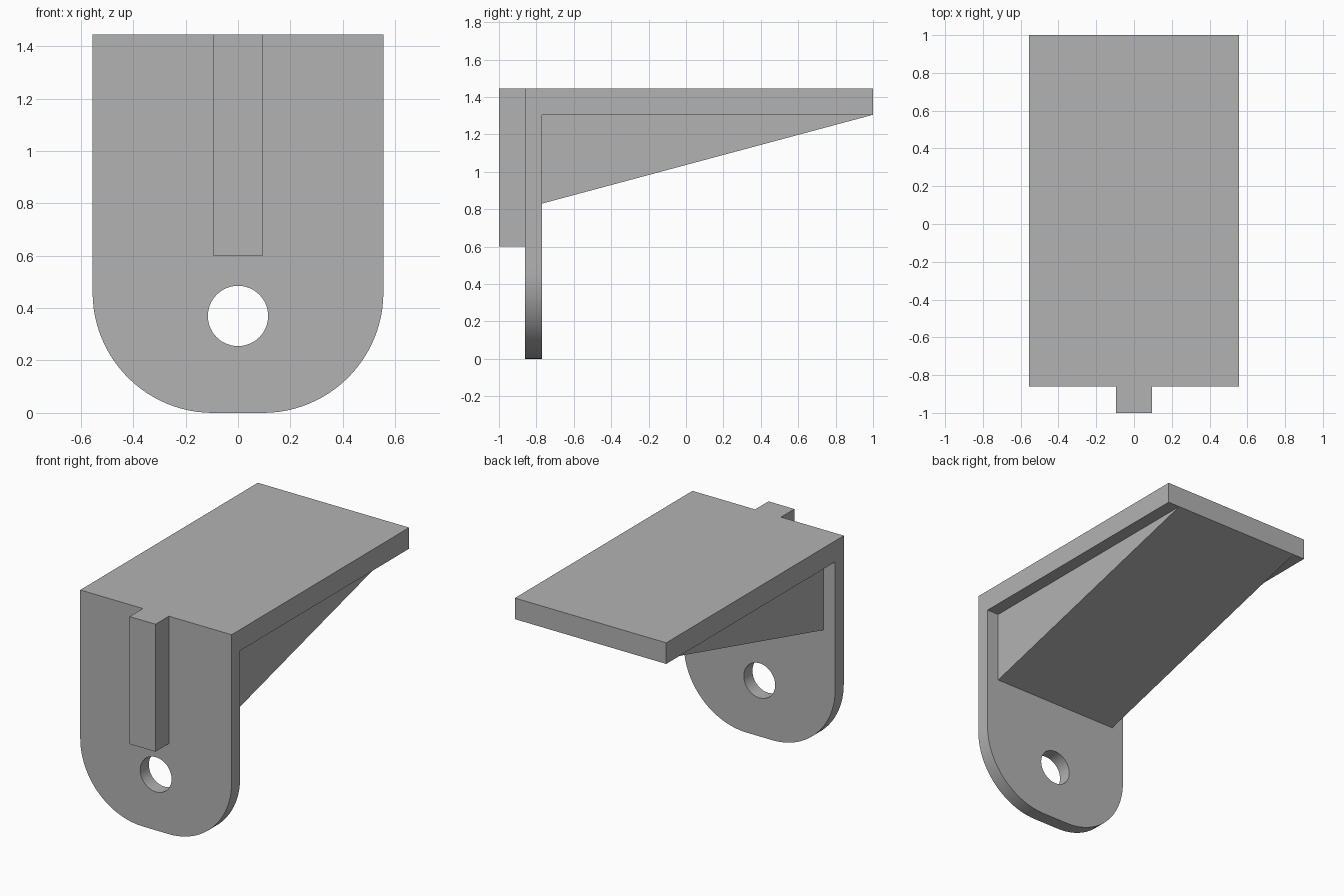
import bpy
import bmesh
from math import cos, sin, pi, radians

default_cube = bpy.data.objects.get("Cube")
if default_cube:
    bpy.data.objects.remove(default_cube, do_unlink=True)

# Main dimensions
HALF_W = 0.555
TOP, SHELF_Z = 1.445, 1.305
FRONT, PLATE_Y, PLATE_BACK, BACK = -1.0, -0.86, -0.77, 1.0
CORNER_R = 0.46

grey = bpy.data.materials.new("plain grey")
grey.use_nodes = True
colour = (0.45, 0.45, 0.45, 1)
grey.diffuse_color = colour
grey.node_tree.nodes["Principled BSDF"].inputs["Base Color"].default_value = colour


def extrude_loops(name, loops, offset):
    """Fill closed 3D loops (outline first, then holes) and extrude them."""
    bm = bmesh.new()
    edges = []
    for loop in loops:
        verts = [bm.verts.new(p) for p in loop]
        edges += [bm.edges.new((a, b)) for a, b in zip(verts, verts[1:] + verts[:1])]
    if len(loops) == 1:
        bm.faces.new(verts)
    else:
        bmesh.ops.triangle_fill(bm, edges=edges, use_beauty=True)
    result = bmesh.ops.extrude_face_region(bm, geom=bm.faces[:], use_keep_orig=True)
    moved = [g for g in result["geom"] if isinstance(g, bmesh.types.BMVert)]
    bmesh.ops.translate(bm, verts=moved, vec=offset)
    bmesh.ops.recalc_face_normals(bm, faces=bm.faces[:])
    mesh = bpy.data.meshes.new(name)
    bm.to_mesh(mesh)
    bm.free()
    mesh.materials.append(grey)
    obj = bpy.data.objects.new(name, mesh)
    bpy.context.collection.objects.link(obj)
    return obj


def box(name, half_x, y0, y1, z0, z1):
    loop = [(-half_x, y0, z0), (half_x, y0, z0), (half_x, y0, z1), (-half_x, y0, z1)]
    return extrude_loops(name, [loop], (0, y1 - y0, 0))


def arc(cx, cz, radius, start, end, steps):
    angles = [start + (end - start) * i / steps for i in range(steps + 1)]
    return [(cx + radius * cos(a), PLATE_Y, cz + radius * sin(a)) for a in angles]


# Upright plate with rounded lower corners and a bolt hole
cx = HALF_W - CORNER_R
outline = [(HALF_W, PLATE_Y, SHELF_Z), (-HALF_W, PLATE_Y, SHELF_Z)]
outline += arc(-cx, CORNER_R, CORNER_R, pi, 1.5 * pi, 24)
outline += arc(cx, CORNER_R, CORNER_R, 1.5 * pi, 2 * pi, 24)
hole = arc(0, 0.37, 0.115, 0, 2 * pi, 48)[:-1]
plate = extrude_loops("mounting_plate", [outline, hole], (0, PLATE_BACK - PLATE_Y, 0))

# Shelf on top and key rib down the front
box("shelf", HALF_W, PLATE_Y, BACK, SHELF_Z, TOP)
box("front_rib", 0.095, FRONT, PLATE_Y, 0.6, TOP)

# Solid wedge bracing the shelf against the plate
brace_x = 0.468
wedge = [(-brace_x, PLATE_BACK, 0.83), (-brace_x, BACK, SHELF_Z), (-brace_x, PLATE_BACK, SHELF_Z)]
extrude_loops("wedge_brace", [wedge], (2 * brace_x, 0, 0))

# Smooth the rounded corners and the hole
bpy.ops.object.select_all(action="DESELECT")
plate.select_set(True)
bpy.context.view_layer.objects.active = plate
bpy.ops.object.shade_smooth_by_angle(angle=radians(30))
